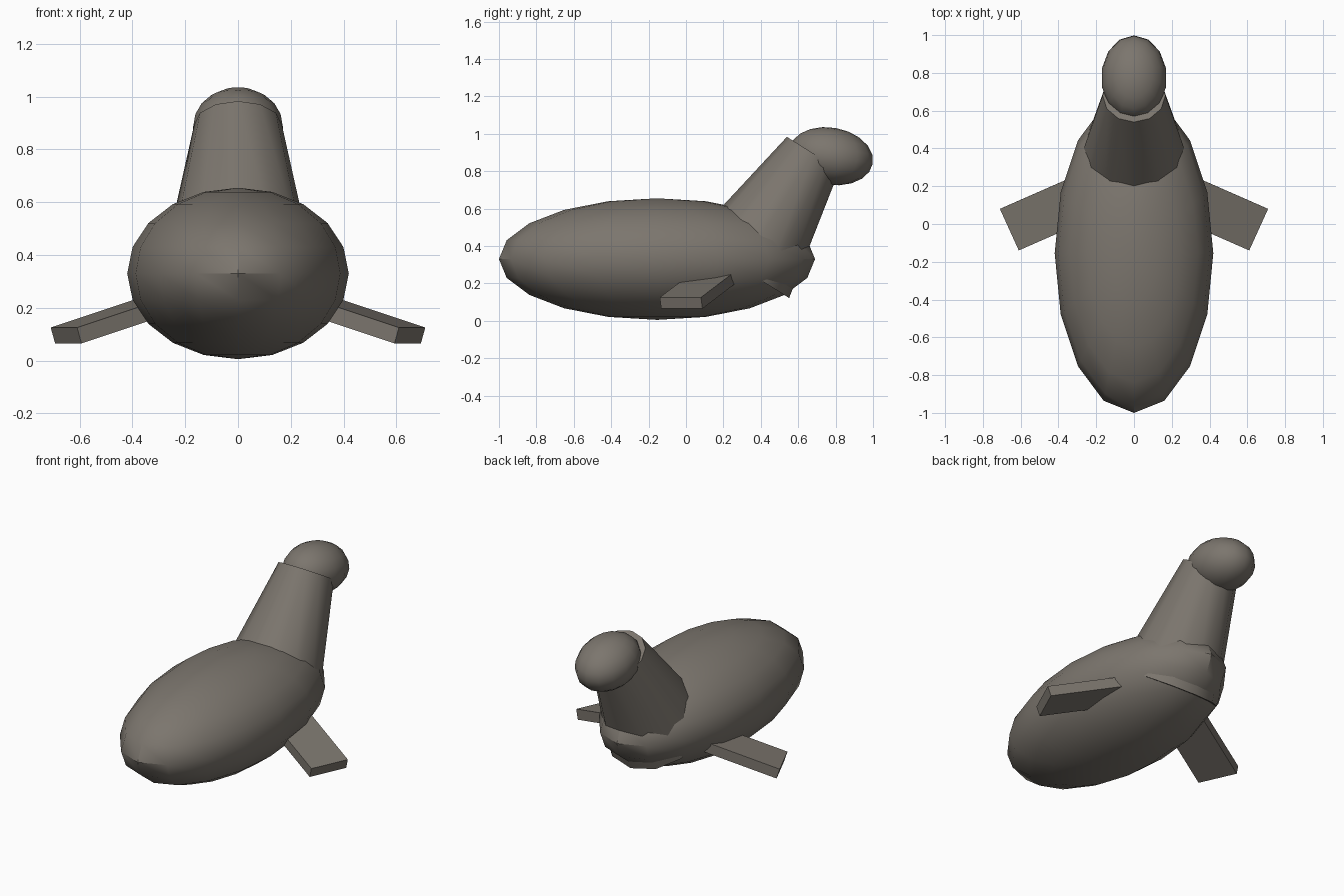
import bpy, bmesh, math
from mathutils import Matrix, Vector

cube = bpy.data.objects.get("Cube")
if cube:
    bpy.data.objects.remove(cube)

# One stone colour for everything
stone = bpy.data.materials.new("grey_brown")
stone.use_nodes = True
colour = (0.2, 0.18, 0.155, 1)
stone.diffuse_color = colour
stone.node_tree.nodes["Principled BSDF"].inputs["Base Color"].default_value = colour


def finish(name, bm, smooth=True):
    bmesh.ops.recalc_face_normals(bm, faces=bm.faces)
    mesh = bpy.data.meshes.new(name)
    bm.to_mesh(mesh)
    bm.free()
    mesh.materials.append(stone)
    obj = bpy.data.objects.new(name, mesh)
    bpy.context.collection.objects.link(obj)
    if smooth:
        bpy.ops.object.select_all(action='DESELECT')
        obj.select_set(True)
        bpy.context.view_layer.objects.active = obj
        bpy.ops.object.shade_smooth_by_angle(angle=math.radians(40))
    return obj


def ellipsoid(name, centre, radii, segments, rings, tilt=0):
    bm = bmesh.new()
    bmesh.ops.create_uvsphere(bm, u_segments=segments, v_segments=rings, radius=1)
    bm.transform(Matrix.Translation(centre) @ Matrix.Rotation(math.radians(tilt), 4, 'X')
                 @ Matrix.Diagonal((*radii, 1)))
    return finish(name, bm)


# Long body and small nodding head
ellipsoid("body", (0, -0.155, 0.33), (0.42, 0.845, 0.325), 16, 10)
ellipsoid("head", (0, 0.775, 0.88), (0.174, 0.227, 0.153), 14, 10, -10)

# Tapered neck leaning towards the head
base, top = Vector((0, 0.295, 0.283)), Vector((0, 0.68, 0.895))
axis = top - base
bm = bmesh.new()
bmesh.ops.create_cone(bm, cap_ends=True, segments=12, radius1=0.303, radius2=0.166,
                      depth=axis.length)
lean = math.atan2(axis.y, axis.z)
bm.transform(Matrix.Translation((base + top) / 2) @ Matrix.Rotation(-lean, 4, 'X'))
finish("neck", bm)

# Flat flippers, sloping down and swept, mirrored left and right
for side, name in ((1, "left_flipper"), (-1, "right_flipper")):
    tip = Vector((0.71, 0.08, 0.125))
    inward = Vector((-0.44, 0.193, 0.147))
    across = Vector((-0.1, -0.22, 0))
    down = inward.cross(across).normalized() * 0.063
    if down.z > 0:
        down = -down
    bm = bmesh.new()
    bmesh.ops.create_cube(bm, size=1)
    for v in bm.verts:
        a, b, c = v.co + Vector((0.5, 0.5, 0.5))
        v.co = tip + inward * a + across * b + down * c
        v.co.x *= side
    finish(name, bm, smooth=False)
